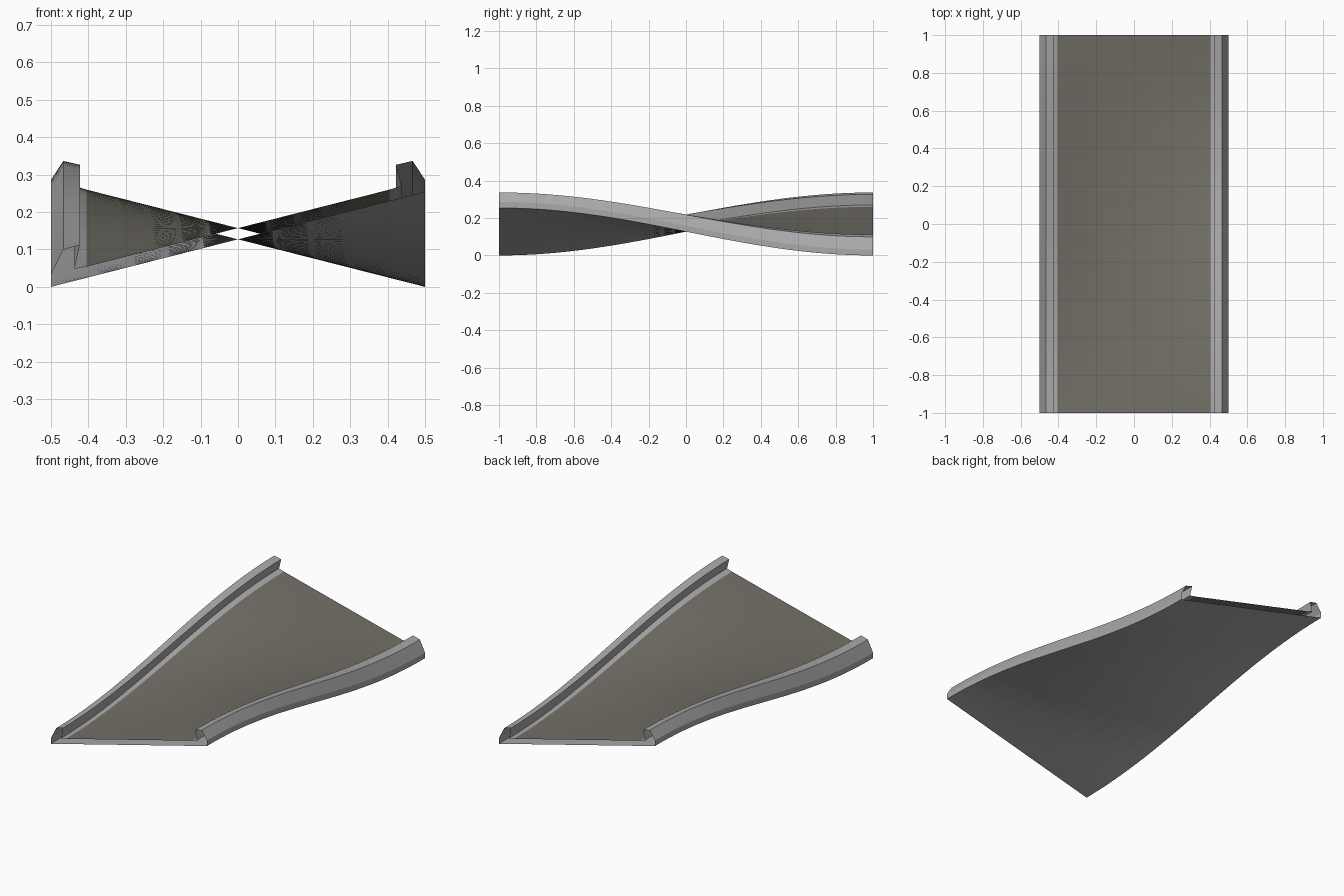
import bpy, math

if "Cube" in bpy.data.objects:
    bpy.data.objects.remove(bpy.data.objects["Cube"])

def material(name, rgb):
    m = bpy.data.materials.new(name)
    m.diffuse_color = (*rgb, 1)
    m.use_nodes = True
    m.node_tree.nodes["Principled BSDF"].inputs["Base Color"].default_value = m.diffuse_color
    return m

ROAD = material("warm grey asphalt", (0.17, 0.16, 0.135))
RAIL = material("light concrete", (0.40, 0.40, 0.40))
SEGMENTS = 32

def height(x, y, h):
    # banking swings smoothly from one side to the other along y
    return 0.127 - 0.254 * x * math.sin(y * math.pi / 2) + h

def sweep(name, profile, mat):
    """Open shell: profile of (x, h above the banked plane) swept along y."""
    n = len(profile)
    verts = []
    for i in range(SEGMENTS + 1):
        y = -1 + 2 * i / SEGMENTS
        verts += [(x, y, height(x, y, h)) for x, h in profile]
    faces = [(i * n + j, i * n + j + 1, (i + 1) * n + j + 1, (i + 1) * n + j)
             for i in range(SEGMENTS) for j in range(n - 1)]
    me = bpy.data.meshes.new(name)
    me.from_pydata(verts, [], faces)
    me.materials.append(mat)
    ob = bpy.data.objects.new(name, me)
    bpy.context.collection.objects.link(ob)
    return ob

def across(a, b, h, steps=10):
    return [(a + (b - a) * i / steps, h) for i in range(steps + 1)]

# road deck and hollow underside (the ends stay open)
sweep("road_surface", across(-0.405, 0.405, 0.03), ROAD)
sweep("underside", across(0.5, -0.5, 0.0), RAIL)

# barriers: flat foot, undercut inner face, sloped top, chamfer, outer wall
barrier = [(0.405, 0.03), (0.437, 0.032), (0.423, 0.092),
           (0.467, 0.091), (0.5, 0.032), (0.5, 0.0)]
sweep("right_barrier", barrier, RAIL)
sweep("left_barrier", [(-x, h) for x, h in reversed(barrier)], RAIL)
